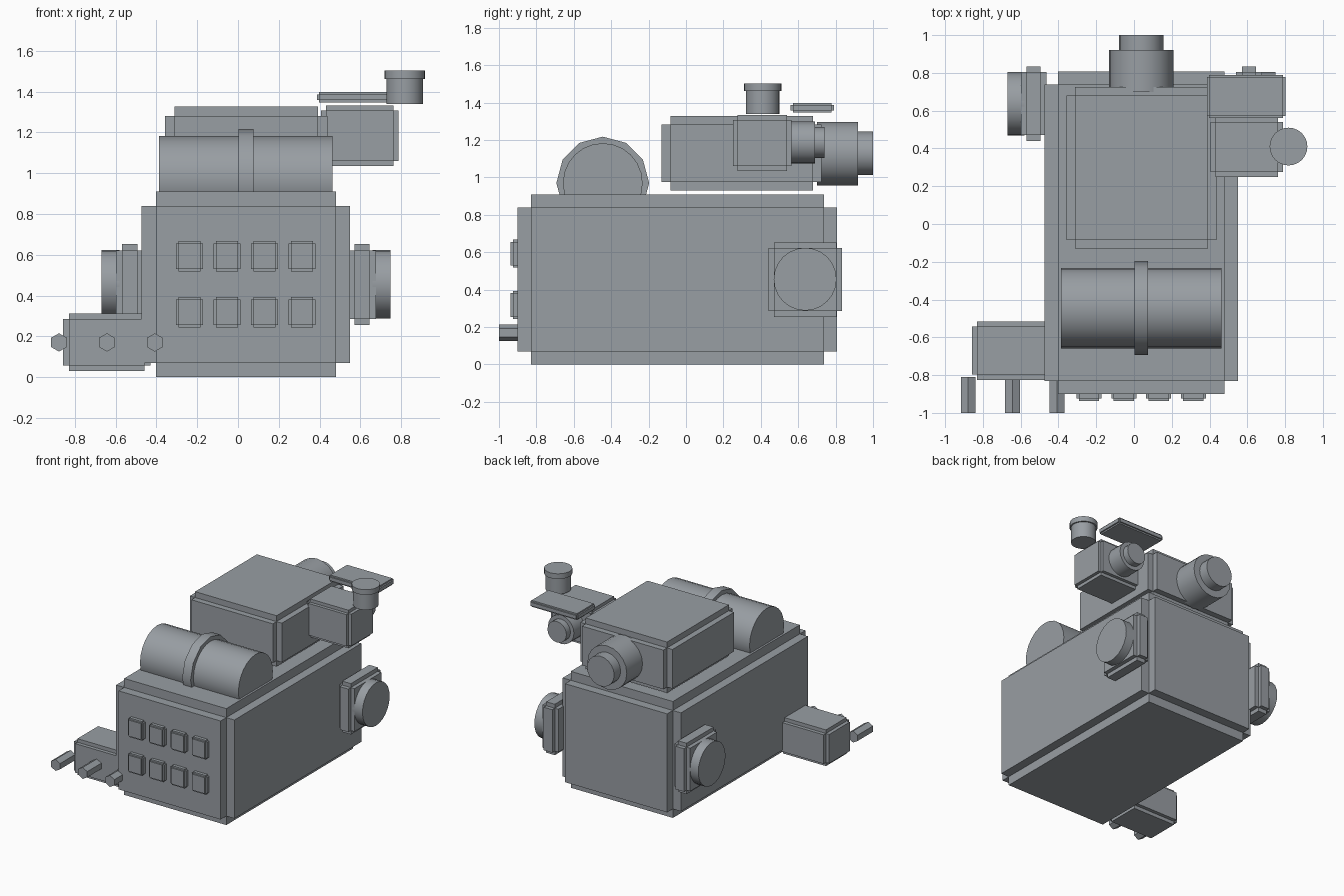
import bpy, bmesh
from math import radians
from mathutils import Vector, Matrix

if "Cube" in bpy.data.objects:
    bpy.data.objects.remove(bpy.data.objects["Cube"])

# Single slate grey paint for the whole model
paint = bpy.data.materials.new('slate_grey')
paint.diffuse_color = (0.316, 0.342, 0.367, 1)
paint.use_nodes = True
paint.node_tree.nodes["Principled BSDF"].inputs["Base Color"].default_value = paint.diffuse_color


def finish(bm, name, smooth=False):
    bmesh.ops.recalc_face_normals(bm, faces=bm.faces)
    mesh = bpy.data.meshes.new(name)
    bm.to_mesh(mesh)
    bm.free()
    mesh.materials.append(paint)
    ob = bpy.data.objects.new(name, mesh)
    bpy.context.collection.objects.link(ob)
    if smooth:
        bpy.ops.object.select_all(action='DESELECT')
        ob.select_set(True)
        bpy.context.view_layer.objects.active = ob
        bpy.ops.object.shade_smooth_by_angle(angle=radians(40))
    return ob


def panel_box(name, x, y, z, step):
    """Box whose six faces stand out from a smaller core, leaving stepped edges."""
    lo = Vector((x[0], y[0], z[0])) + Vector((step,) * 3)
    hi = Vector((x[1], y[1], z[1])) - Vector((step,) * 3)
    bm = bmesh.new()
    bmesh.ops.create_cube(bm, size=1, matrix=Matrix.Translation((lo + hi) / 2)
                          @ Matrix.Diagonal((*(hi - lo), 1)))
    for f in list(bm.faces):
        n = f.normal.copy()
        new = bmesh.ops.extrude_face_region(bm, geom=[f])['geom']
        bmesh.ops.translate(bm, vec=n * step,
                            verts=[v for v in new if isinstance(v, bmesh.types.BMVert)])
        if f.is_valid:
            bm.faces.remove(f)
    return finish(bm, name)


def cylinder(name, axis, start, end, centre, radius, sides=24, smooth=True):
    """Cylinder along an axis; centre holds the two remaining coordinates in order."""
    mid = list(centre)
    mid.insert('xyz'.index(axis), (start + end) / 2)
    rot = {'x': Matrix.Rotation(radians(90), 4, 'Y'),
           'y': Matrix.Rotation(radians(90), 4, 'X'),
           'z': Matrix.Identity(4)}[axis]
    bm = bmesh.new()
    bmesh.ops.create_cone(bm, cap_ends=True, segments=sides, radius1=radius,
                          radius2=radius, depth=end - start,
                          matrix=Matrix.Translation(mid) @ rot)
    return finish(bm, name, smooth)


# Main body and upper housing
panel_box('main_body', (-0.473, 0.55), (-0.90, 0.808), (0, 0.91), 0.07)
panel_box('upper_housing', (-0.358, 0.438), (-0.13, 0.725), (0.93, 1.328), 0.046)

# Drum on the top with its band
cylinder('drum', 'x', -0.387, 0.464, (-0.445, 0.97), 0.213)
cylinder('drum_band', 'x', 0.002, 0.075, (-0.445, 0.97), 0.248, sides=12)

# Rear nozzle
cylinder('rear_nozzle', 'y', 0.70, 0.92, (0.038, 1.127), 0.17, sides=20)
cylinder('rear_nozzle_tip', 'y', 0.91, 1.0, (0.038, 1.129), 0.117, sides=20)

# Side unit with rear port, top knob and floating plate
panel_box('side_unit', (0.406, 0.788), (0.25, 0.565), (1.035, 1.333), 0.025)
cylinder('side_port', 'y', 0.55, 0.69, (0.598, 1.187), 0.112, sides=20)
cylinder('side_port_tip', 'y', 0.68, 0.74, (0.598, 1.187), 0.082, sides=20)
cylinder('knob', 'z', 1.34, 1.47, (0.818, 0.41), 0.09)
cylinder('knob_cap', 'z', 1.462, 1.503, (0.818, 0.41), 0.1)
panel_box('top_plate', (0.387, 0.801), (0.56, 0.79), (1.348, 1.398), 0.011)

# Side mounts and discs, mirrored about the body centre
for side, s in (('left', -1), ('right', 1)):
    def span(a, b):
        return tuple(sorted((0.039 + s * a, 0.039 + s * b)))
    panel_box(side + '_mount', span(0.502, 0.638), (0.44, 0.835), (0.255, 0.653), 0.031)
    cylinder(side + '_disc', 'x', *span(0.62, 0.709), (0.637, 0.456), 0.168)

# Low front-left box with three hexagonal pegs
panel_box('low_box', (-0.858, -0.43), (-0.826, -0.515), (0.03, 0.313), 0.028)
for i in range(3):
    cylinder(f'peg_{i + 1}', 'y', -1.0, -0.81, (-0.878 + i * 0.235, 0.17), 0.045,
             sides=6, smooth=False)

# Front buttons
for row, z in enumerate((0.318, 0.593)):
    for col in range(4):
        x = -0.238 + col * 0.184
        panel_box(f'button_{row + 1}_{col + 1}', (x - 0.066, x + 0.066),
                  (-0.937, -0.885), (z - 0.075, z + 0.075), 0.012)
